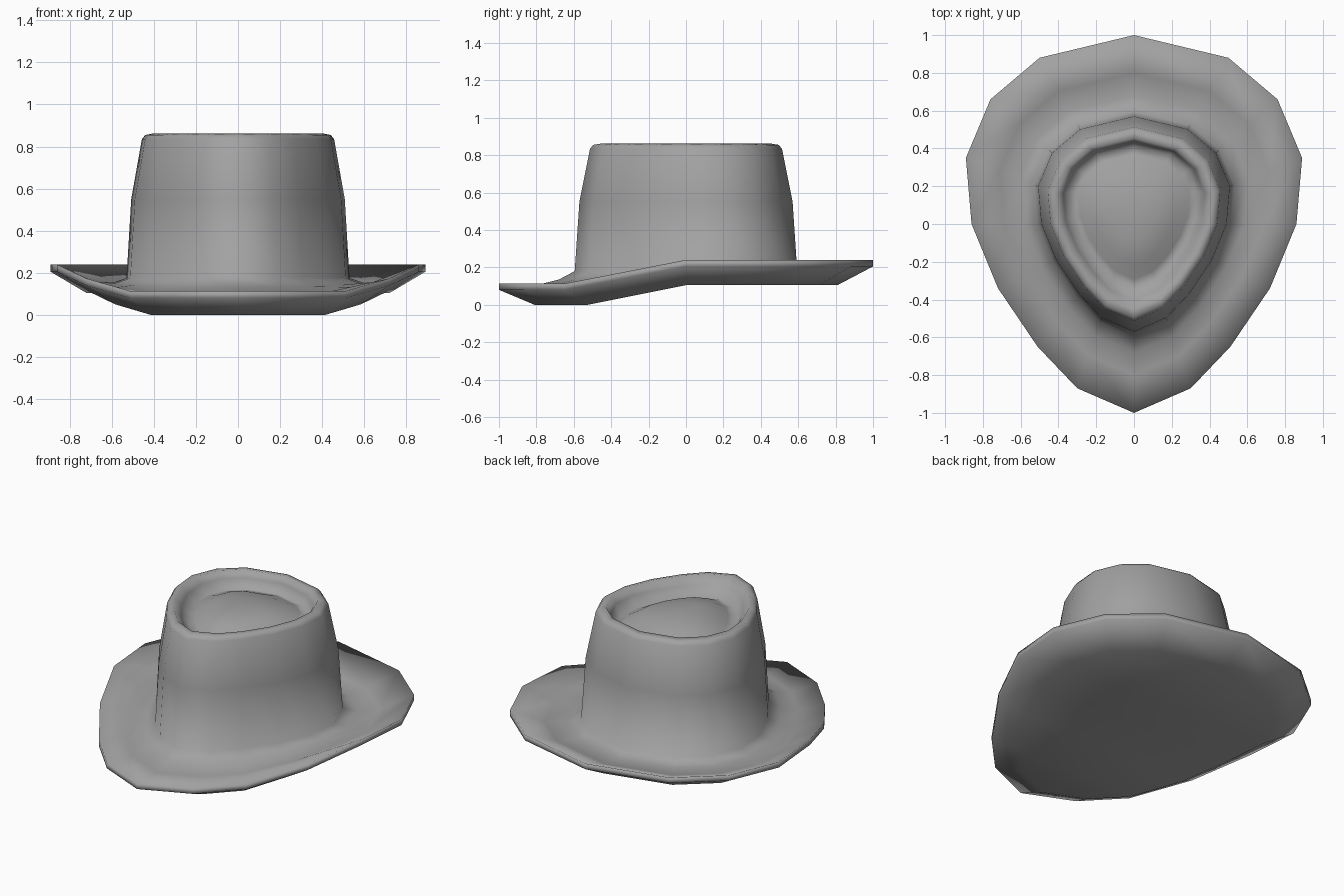
import bpy, bmesh

if "Cube" in bpy.data.objects:
    bpy.data.objects.remove(bpy.data.objects["Cube"])

# Right half of the egg-shaped brim outline, back to front, then mirrored
half = [(0, 1), (.50, .88), (.76, .66), (.89, .35), (.86, 0),
        (.72, -.34), (.51, -.65), (.30, -.87), (0, -1)]
outline = half + [(-x, y) for x, y in reversed(half[1:-1])]
n = len(outline)

# Each ring: outline scale, z at the front, z at the back, y shift
rings = [
    (.81, 0, .105, 0),        # underside edge
    (1.0, .08, .205, 0),      # brim edge, lower
    (1.0, .113, .24, 0),      # brim edge, upper
    (.80, .105, .16, 0),      # brim trough
    (.68, .135, .15, 0),
    (.595, .18, .175, 0),     # crown base
    (.57, .55, .55, 0),       # crown wall
    (.513, .835, .835, 0),
    (.495, .855, .855, 0),
    (.455, .862, .862, 0),    # crown rim
    (.42, .815, .82, .015),
    (.38, .757, .757, .035),  # crease around the top
    (.33, .772, .772, .038),
    (.25, .810, .810, .03),   # teardrop dome
    (.12, .833, .833, .03),
]

bm = bmesh.new()
loops = []
for s, zf, zb, dy in rings:
    loop = []
    for x, y in outline:
        t = min(1, max(0, 1 + y / .65))   # front of the brim dips down
        loop.append(bm.verts.new((x * s, y * s + dy, zf + (zb - zf) * t)))
    loops.append(loop)

# Skin between rings
for a, b in zip(loops, loops[1:]):
    for i in range(n):
        j = (i + 1) % n
        bm.faces.new((a[i], a[j], b[j], b[i]))

# Dome cap
tip = bm.verts.new((0, .03, .838))
for i in range(n):
    bm.faces.new((loops[-1][i], loops[-1][(i + 1) % n], tip))

# Underside as cross strips following the bend
u = loops[0]
for i in range(n // 2):
    quad = [u[i], u[i + 1], u[(n - i - 1) % n], u[(n - i) % n]]
    bm.faces.new(list(dict.fromkeys(quad)))

bmesh.ops.recalc_face_normals(bm, faces=bm.faces)
mesh = bpy.data.meshes.new("hat")
bm.to_mesh(mesh)
bm.free()
hat = bpy.data.objects.new("hat", mesh)
bpy.context.collection.objects.link(hat)

# Dark grey felt
felt = bpy.data.materials.new("felt")
felt.diffuse_color = (.36, .36, .36, 1)
felt.use_nodes = True
felt.node_tree.nodes["Principled BSDF"].inputs["Base Color"].default_value = felt.diffuse_color
mesh.materials.append(felt)

# Smooth all over, so the brim edge looks rolled
bpy.context.view_layer.objects.active = hat
hat.select_set(True)
bpy.ops.object.shade_smooth()
